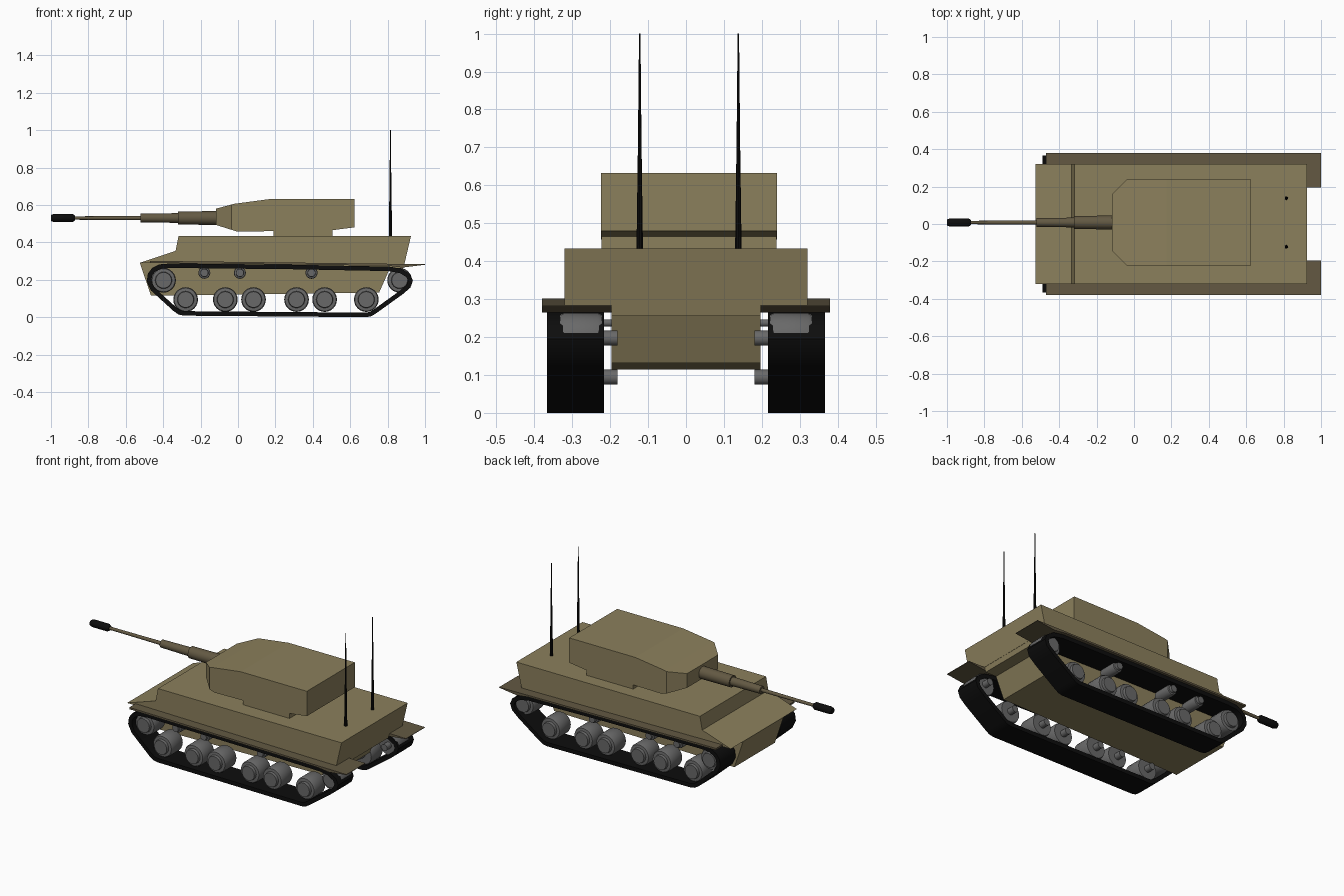
import bpy, bmesh, math
from mathutils import Vector

cube = bpy.data.objects.get("Cube")
if cube:
    bpy.data.objects.remove(cube, do_unlink=True)


def material(name, rgb):
    m = bpy.data.materials.new(name)
    m.use_nodes = True
    m.diffuse_color = (*rgb, 1)
    bsdf = next(n for n in m.node_tree.nodes if n.type == 'BSDF_PRINCIPLED')
    bsdf.inputs["Base Color"].default_value = (*rgb, 1)
    bsdf.inputs["Roughness"].default_value = 0.8
    return m


KHAKI = material("khaki", (0.26, 0.215, 0.107))
BROWN = material("dark_khaki", (0.125, 0.1, 0.056))
GREY = material("wheel_grey", (0.14, 0.14, 0.14))
BLACK = material("rubber_black", (0.004, 0.004, 0.004))


def finish(name, bm, mat, smooth=False):
    bmesh.ops.recalc_face_normals(bm, faces=bm.faces)
    me = bpy.data.meshes.new(name)
    bm.to_mesh(me)
    bm.free()
    me.materials.append(mat)
    ob = bpy.data.objects.new(name, me)
    bpy.context.collection.objects.link(ob)
    if smooth:
        bpy.ops.object.select_all(action='DESELECT')
        ob.select_set(True)
        bpy.context.view_layer.objects.active = ob
        bpy.ops.object.shade_smooth_by_angle(angle=math.radians(35))
    return ob


def prism_mesh(profile, y0, y1):
    """Side profile in x, z drawn out between two y positions."""
    bm = bmesh.new()
    face = bm.faces.new([bm.verts.new((x, y0, z)) for x, z in profile])
    new = bmesh.ops.extrude_face_region(bm, geom=[face])["geom"]
    verts = [v for v in new if isinstance(v, bmesh.types.BMVert)]
    bmesh.ops.translate(bm, verts=verts, vec=(0, y1 - y0, 0))
    return bm


def lathe(name, profile, origin, axis, mat, sides=24):
    """Turned part: profile of (distance along axis, radius)."""
    bm = bmesh.new()
    turn = Vector((0, 0, 1)).rotation_difference(Vector(axis))
    rings = []
    for d, r in profile:
        angles = [2 * math.pi * i / sides for i in range(sides)]
        rings.append([bm.verts.new(Vector(origin) + turn @ Vector(
            (r * math.cos(a), r * math.sin(a), d))) for a in angles])
    for a, b in zip(rings, rings[1:]):
        for i in range(sides):
            j = (i + 1) % sides
            bm.faces.new((a[i], a[j], b[j], b[i]))
    bm.faces.new(rings[0])
    bm.faces.new(rings[-1])
    return finish(name, bm, mat, True)


# Hull: narrow lower tub and wide upper body
tub = [(-.525, .29), (-.465, .115), (.755, .132), (.81, .256), (.882, .256), (.89, .29)]
finish("lower_hull", prism_mesh(tub, -.196, .196), KHAKI)
body = [(-.527, .29), (-.334, .354), (-.318, .434), (.925, .434), (.89, .285)]
finish("upper_hull", prism_mesh(body, -.32, .32), KHAKI)

# Turret with clipped front corners, on a wide base
MID = .008
shell = [(-.118, .58), (-.02, .606), (.175, .632), (.623, .632), (.623, .48),
         (.505, .465), (-.003, .457), (-.118, .493)]
bm = prism_mesh(shell, MID - .232, MID + .232)
for s in (-1, 1):
    cut = bmesh.ops.bisect_plane(
        bm, geom=bm.verts[:] + bm.edges[:] + bm.faces[:], clear_outer=True,
        plane_co=(-.118, MID + s * .15, .5), plane_no=(-.082, s * .082, 0))
    edges = [e for e in cut["geom_cut"] if isinstance(e, bmesh.types.BMEdge)]
    bmesh.ops.contextual_create(bm, geom=edges)
finish("turret", bm, KHAKI)
base = [(.19, .43), (.505, .43), (.505, .47), (.19, .47)]
finish("turret_base", prism_mesh(base, MID - .231, MID + .231), KHAKI)

# Gun, pointing along -x
FORWARD = (-1, 0, 0)
lathe("gun_barrel", [(.1, .037), (.322, .035), (.322, .026), (.52, .023),
                     (.52, .011), (.9, .009)], (0, MID, .53), FORWARD, BROWN)
lathe("gun_muzzle", [(.872, .014), (.885, .022), (.985, .022), (1, .016)],
      (0, MID, .53), FORWARD, BLACK)

# Aerials
for side, s in (("left", 1), ("right", -1)):
    lathe(side + "_aerial", [(0, .009), (.28, .005), (.568, .002)],
          (.815, MID + s * .13, .432), (0, 0, 1), BLACK, 10)

# Running gear
track = [(-.488, .19), (-.482, .232), (-.46, .262), (-.42, .282), (-.36, .287),
         (.3, .28), (.81, .27), (.875, .258), (.92, .23), (.935, .195), (.922, .158),
         (.88, .122), (.735, .018), (.715, .006), (.69, 0), (-.29, .008),
         (-.318, .014), (-.345, .033), (-.465, .142)]
fender = [(-.47, .301), (1, .283), (1, .28), (.88, .265), (.8, .275), (-.47, .29)]
road_x = (-.28, -.068, .083, .313, .463, .686)
roller_x = (-.18, .01, .393)


def inset(points, t):
    """Shrink a closed profile evenly towards its inside."""
    out = []
    for i, p in enumerate(points):
        a, b, c = Vector(points[i - 1]), Vector(p), Vector(points[(i + 1) % len(points)])
        u, v = (b - a).normalized(), (c - b).normalized()
        n = Vector((u.y + v.y, -u.x - v.x)).normalized()
        out.append(b + n * t / max(.5, n.dot(Vector((u.y, -u.x)))))
    return out


def track_belt(name, y0, y1):
    bm = bmesh.new()
    inner = inset(track, .024)
    loops = [[bm.verts.new((p[0], y, p[1])) for p in pts]
             for pts, y in ((track, y0), (track, y1), (inner, y1), (inner, y0))]
    n = len(track)
    for k in range(4):
        a, b = loops[k], loops[(k + 1) % 4]
        for i in range(n):
            j = (i + 1) % n
            bm.faces.new((a[i], a[j], b[j], b[i]))
    finish(name, bm, BLACK, True)


def wheel(name, x, z, r, s):
    lathe(name, [(.18, r * .3), (.222, r * .3), (.222, r * .93), (.232, r), (.322, r),
                 (.332, r * .93), (.334, r * .68), (.35, r * .64)],
          (x, 0, z), (0, s, 0), GREY)


for side, s in (("left", 1), ("right", -1)):
    track_belt(side + "_track", s * .216, s * .366)
    finish(side + "_fender", prism_mesh(fender, s * .196, s * .38), BROWN)
    for i, x in enumerate(road_x):
        wheel(f"{side}_road_wheel_{i + 1}", x, .094, .066, s)
    for i, x in enumerate(roller_x):
        wheel(f"{side}_return_roller_{i + 1}", x, .237, .032, s)
    wheel(side + "_drive_wheel", -.398, .197, .066, s)
    wheel(side + "_idler_wheel", .864, .197, .066, s)
